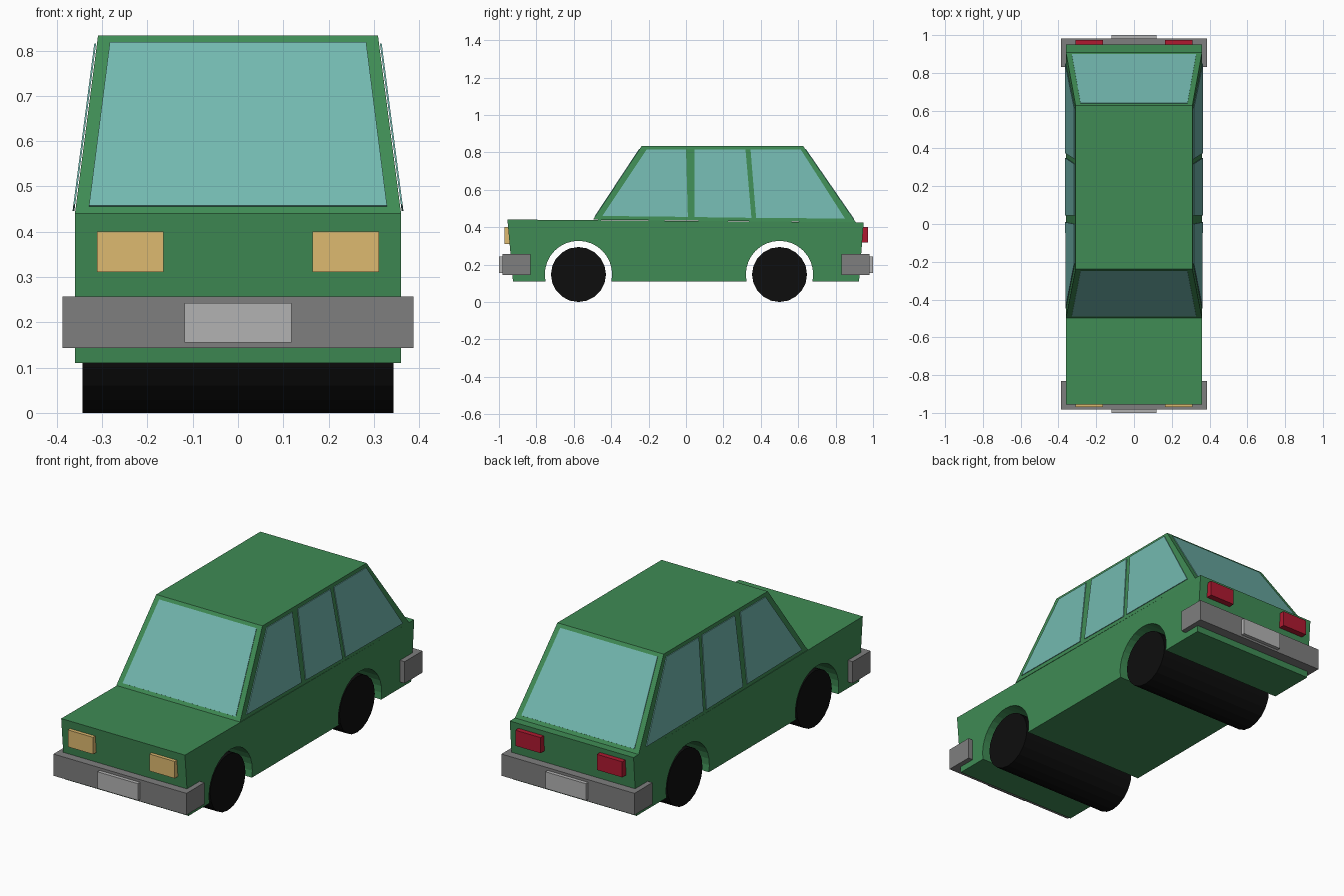
import bpy, bmesh, math
from mathutils import Vector

if "Cube" in bpy.data.objects:
    bpy.data.objects.remove(bpy.data.objects["Cube"])


def material(name, r, g, b):
    m = bpy.data.materials.new(name)
    m.diffuse_color = (r, g, b, 1)
    m.use_nodes = True
    m.node_tree.nodes["Principled BSDF"].inputs["Base Color"].default_value = m.diffuse_color
    return m


GREEN = material("green paint", 0.05, 0.26, 0.09)
GLASS = material("teal glass", 0.17, 0.48, 0.43)
AMBER = material("amber", 0.73, 0.49, 0.16)
RED = material("red", 0.43, 0.01, 0.03)
RUBBER = material("black rubber", 0.004, 0.004, 0.004)
GREY = material("bumper grey", 0.21, 0.21, 0.21)
PLATE = material("plate grey", 0.45, 0.45, 0.45)


def loft(name, a, b, mat, mirror=False):
    """Closed solid between two matching rings of points."""
    bm = bmesh.new()
    va = [bm.verts.new(p) for p in a]
    vb = [bm.verts.new(p) for p in b]
    n = len(va)
    bm.faces.new(va)
    bm.faces.new(vb[::-1])
    for i in range(n):
        j = (i + 1) % n
        bm.faces.new((va[j], va[i], vb[i], vb[j]))
    bmesh.ops.recalc_face_normals(bm, faces=bm.faces)
    me = bpy.data.meshes.new(name)
    bm.to_mesh(me)
    bm.free()
    me.materials.append(mat)
    ob = bpy.data.objects.new(name, me)
    bpy.context.collection.objects.link(ob)
    if mirror:
        ob.modifiers.new("Mirror", 'MIRROR')
    return ob


def extrude_x(name, profile, x0, x1, mat, mirror=False):
    return loft(name, [(x0, y, z) for y, z in profile],
                [(x1, y, z) for y, z in profile], mat, mirror)


def box(name, x, y, z, mat, mirror=False):
    return extrude_x(name, [(y[0], z[0]), (y[1], z[0]), (y[1], z[1]), (y[0], z[1])],
                     x[0], x[1], mat, mirror)


def arc(cy, cz, r, a0, a1, n):
    return [(cy + r * math.cos(a0 + (a1 - a0) * i / n),
             cz + r * math.sin(a0 + (a1 - a0) * i / n)) for i in range(n + 1)]


WHEELS = {"front": -0.575, "rear": 0.50}
R, ARCH, FLOOR, HALF = 0.147, 0.18, 0.11, 0.36

# Lower body with wheel arches cut into its side profile
dip = math.asin((R - FLOOR) / ARCH)
profile = [(-0.925, FLOOR)]
for cy in WHEELS.values():
    profile += arc(cy, R, ARCH, math.pi + dip, -dip, 18)
profile += [(0.925, FLOOR), (0.95, 0.426), (-0.955, 0.441)]
extrude_x("body", profile, -HALF, HALF, GREEN)

# Tapered cabin
ZB, ZT, XT = 0.44, 0.833, 0.309
YF0, YF1, YR1, YR0 = -0.497, -0.238, 0.627, 0.908
loft("cabin",
     [(-HALF, YF0, ZB), (HALF, YF0, ZB), (HALF, YR0, 0.426), (-HALF, YR0, 0.426)],
     [(-XT, YF1, ZT), (XT, YF1, ZT), (XT, YR1, ZT), (-XT, YR1, ZT)], GREEN)


# Windscreen and rear window, thin panes on the sloping ends
def end_window(name, y0, z0, y1, side):
    def at(x, t):
        return Vector((x, y0 + (y1 - y0) * t, z0 + (ZT - z0) * t))
    ring = [at(-0.329, 0.04), at(0.329, 0.04), at(0.283, 0.96), at(-0.283, 0.96)]
    out = Vector((0, side * (ZT - z0), abs(y1 - y0))).normalized() * 0.003
    loft(name, [p - out for p in ring], [p + out for p in ring], GLASS)


end_window("windscreen", YF0, ZB, YF1, -1)
end_window("rear_window", YR0, 0.426, YR1, 1)

# Side windows, three panes just proud of each cabin side
PANES = {
    "front_side_window": [(-0.447, 0.46), (0.01, 0.455), (0.0, 0.816), (-0.21, 0.816)],
    "middle_side_window": [(0.045, 0.454), (0.35, 0.45), (0.318, 0.816), (0.045, 0.816)],
    "back_side_window": [(0.375, 0.45), (0.85, 0.446), (0.613, 0.816), (0.345, 0.816)],
}
for name, pane in PANES.items():
    def ring(off):
        return [(HALF - (HALF - XT) * (z - ZB) / (ZT - ZB) + off, y, z) for y, z in pane]
    loft(name, ring(0.002), ring(0.006), GLASS, mirror=True)

# Wheels, each pair a single full-width drum
for end, cy in WHEELS.items():
    extrude_x(end + "_wheels", arc(cy, R, R, 0, math.tau * 19 / 20, 19),
              -0.343, 0.343, RUBBER)

# Bumpers, plates and lamps at both ends
for end, s in (("front", -1), ("rear", 1)):
    box(end + "_bumper", (-0.387, 0.387), (s * 0.832, s * 0.981), (0.143, 0.257), GREY)
    box(end + "_plate", (-0.118, 0.118), (s * 0.97, s * 1.0), (0.155, 0.243), PLATE)
box("headlight", (0.164, 0.311), (-0.93, -0.97), (0.311, 0.40), AMBER, mirror=True)
box("tail_light", (0.164, 0.311), (0.92, 0.974), (0.318, 0.40), RED, mirror=True)
